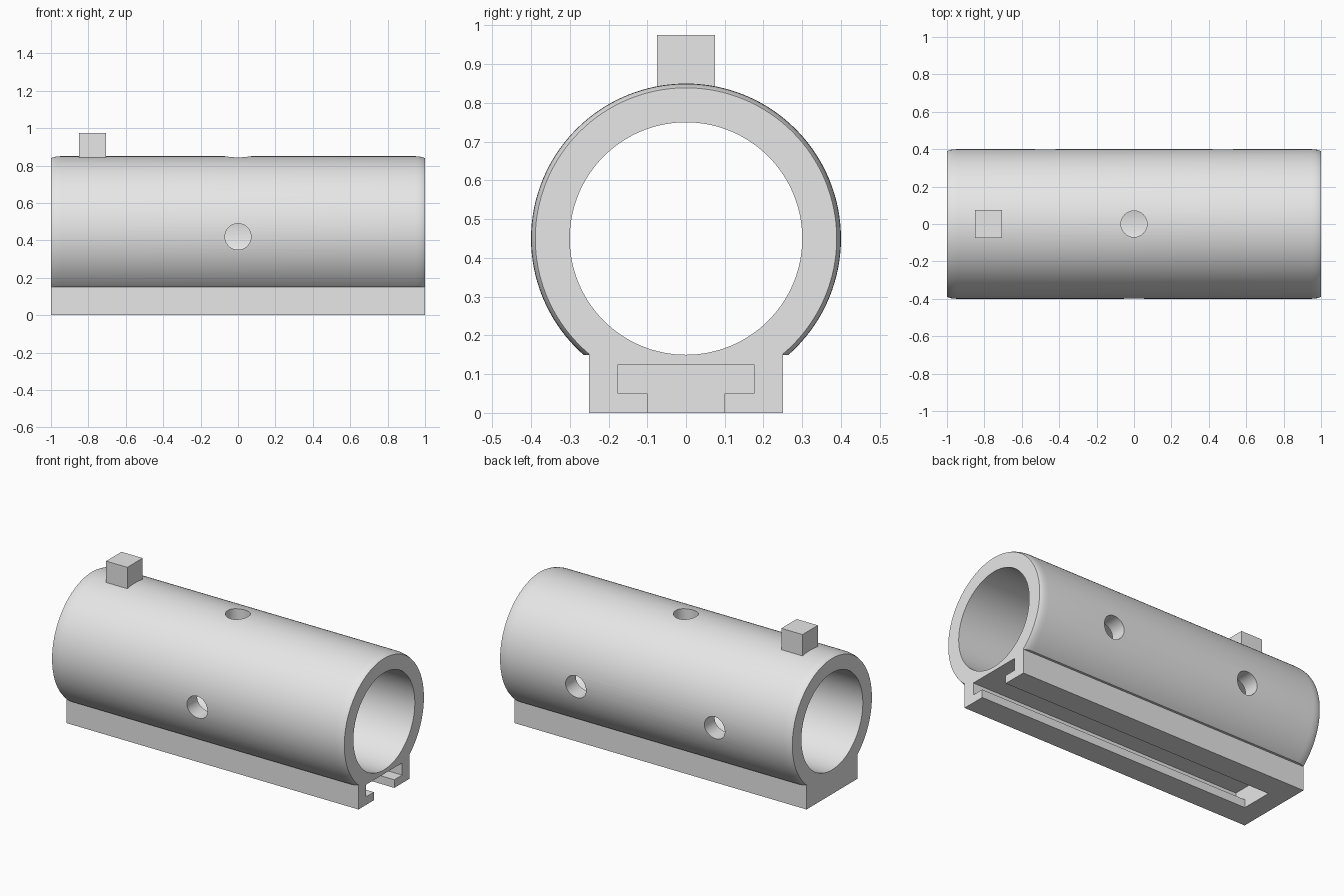
import bpy, bmesh, math
from mathutils import Matrix, Vector

if "Cube" in bpy.data.objects:
    bpy.data.objects.remove(bpy.data.objects["Cube"])

grey = bpy.data.materials.new("plain grey")
grey.use_nodes = True
colour = (0.8, 0.8, 0.8, 1)
grey.diffuse_color = colour
grey.node_tree.nodes["Principled BSDF"].inputs["Base Color"].default_value = colour

AXIS_Z = 0.45
SEGMENTS = 128


def finish(bm, name):
    bmesh.ops.recalc_face_normals(bm, faces=bm.faces)
    mesh = bpy.data.meshes.new(name)
    bm.to_mesh(mesh)
    bm.free()
    mesh.materials.append(grey)
    obj = bpy.data.objects.new(name, mesh)
    bpy.context.collection.objects.link(obj)
    return obj


def box(name, low, high):
    low, high = Vector(low), Vector(high)
    bm = bmesh.new()
    bmesh.ops.create_cube(bm, size=1, matrix=Matrix.Translation((low + high) / 2)
                          @ Matrix.Diagonal((*(high - low), 1)))
    return finish(bm, name)


def cylinder(name, radius, length, centre, axis, segments):
    bm = bmesh.new()
    turn = Vector((0, 0, 1)).rotation_difference(Vector(axis)).to_matrix().to_4x4()
    bmesh.ops.create_cone(bm, cap_ends=True, segments=segments, radius1=radius,
                          radius2=radius, depth=length,
                          matrix=Matrix.Translation(centre) @ turn)
    return finish(bm, name)


def combine(target, tool, operation):
    tool.hide_render = True
    mod = target.modifiers.new("combine", 'BOOLEAN')
    mod.operation, mod.solver, mod.object = operation, 'EXACT', tool
    bpy.context.view_layer.objects.active = target
    bpy.ops.object.modifier_apply(modifier=mod.name)
    bpy.data.objects.remove(tool)


# Outer tube with softened ends, turned around the x axis
half = [(1, 0.389), (0.992, 0.393), (0.98, 0.3965), (0.965, 0.399), (0.945, 0.4)]
profile = [(-x, r) for x, r in half] + half[::-1]
bm = bmesh.new()
rings = []
for x, r in profile:
    angles = [math.tau * i / SEGMENTS for i in range(SEGMENTS)]
    rings.append([bm.verts.new((x, r * math.cos(a), AXIS_Z + r * math.sin(a)))
                  for a in angles])
for a, b in zip(rings, rings[1:]):
    for i in range(SEGMENTS):
        j = (i + 1) % SEGMENTS
        bm.faces.new((a[i], a[j], b[j], b[i]))
bm.faces.new(rings[0])
bm.faces.new(rings[-1])

# Flat underside where the tube meets the base
cut = bmesh.ops.bisect_plane(bm, geom=bm.verts[:] + bm.edges[:] + bm.faces[:],
                             plane_co=(0, 0, 0.15), plane_no=(0, 0, 1),
                             clear_inner=True)
bmesh.ops.holes_fill(bm, edges=[e for e in bm.edges if e.is_boundary], sides=0)
body = finish(bm, "tube_and_rail_base")

# Rail base and the bore
combine(body, box("base", (-1, -0.25, 0), (1, 0.25, 0.2)), 'UNION')
combine(body, cylinder("bore", 0.3, 2.4, (0, 0, AXIS_Z), (1, 0, 0), SEGMENTS), 'DIFFERENCE')

# T-shaped slot, open at the left end only
combine(body, box("slot_chamber", (-0.875, -0.176, 0.05), (1.1, 0.176, 0.125)), 'DIFFERENCE')
combine(body, box("slot_mouth", (-0.875, -0.1, -0.1), (1.1, 0.1, 0.08)), 'DIFFERENCE')

# Screw holes: one on top, one in front, two behind
holes = [((0, 0, 0.8), (0, 0, 1)), ((0, -0.35, 0.42), (0, 1, 0)),
         ((-0.475, 0.35, 0.42), (0, 1, 0)), ((0.475, 0.35, 0.42), (0, 1, 0))]
for centre, axis in holes:
    combine(body, cylinder("hole", 0.07, 0.4, centre, axis, 48), 'DIFFERENCE')

# Sight block on top
block = box("top_block", (-0.85, -0.075, 0.8), (-0.705, 0.075, 0.975))

bpy.ops.object.select_all(action='DESELECT')
body.select_set(True)
bpy.context.view_layer.objects.active = body
bpy.ops.object.shade_smooth_by_angle(angle=math.radians(30))
